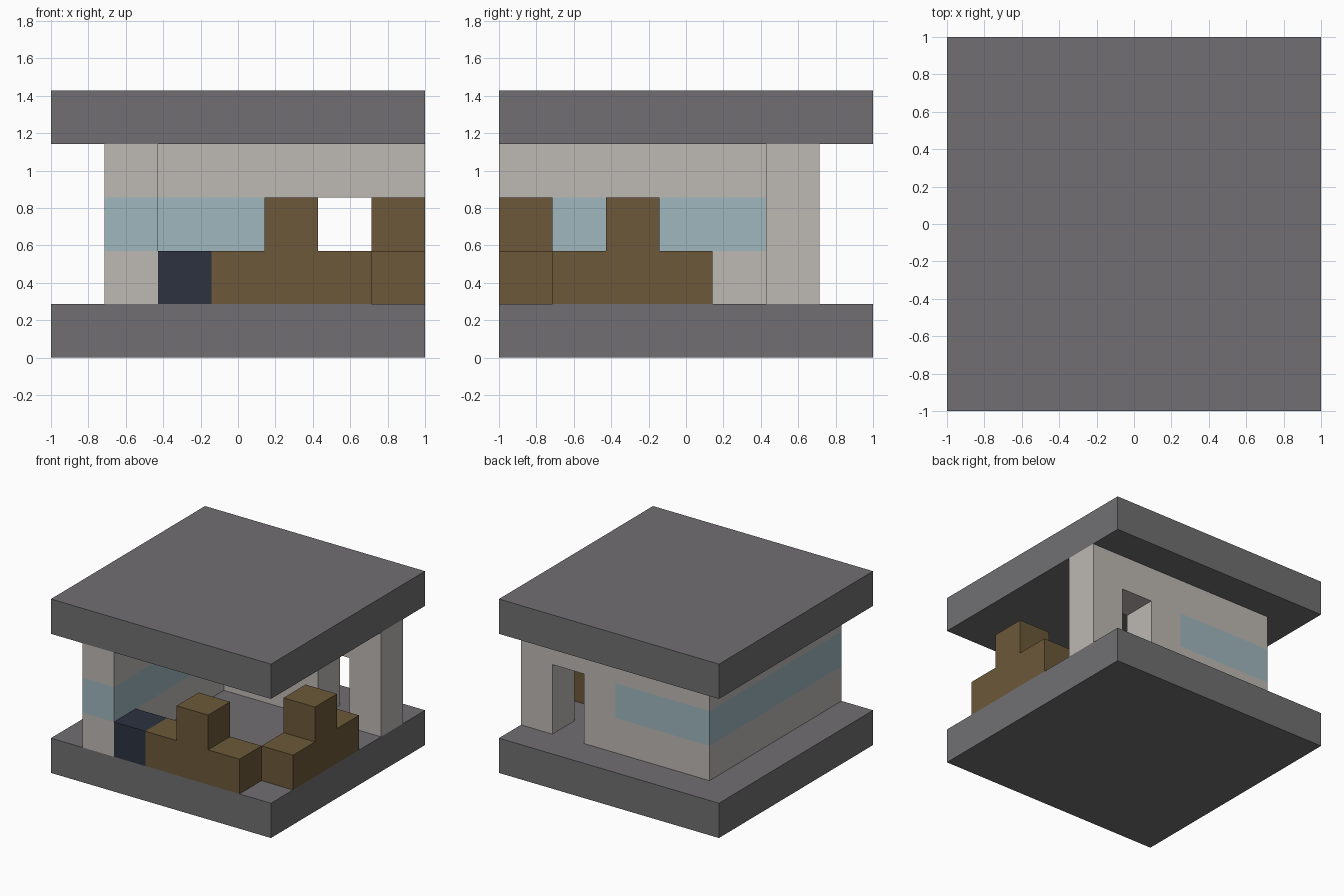
import bpy, bmesh
from mathutils import Vector

old = bpy.data.objects.get("Cube")
if old:
    bpy.data.objects.remove(old, do_unlink=True)

U = 2 / 7                      # one block
CORNER = Vector((-1, -1, 0))   # block grid origin


def material(name, rgb):
    m = bpy.data.materials.new(name)
    m.use_nodes = True
    m.diffuse_color = (*rgb, 1)
    m.node_tree.nodes["Principled BSDF"].inputs["Base Color"].default_value = (*rgb, 1)
    return m


concrete = material("grey concrete", (0.165, 0.159, 0.168))
plaster = material("pale plaster", (0.509, 0.485, 0.456))
glass = material("blue glass", (0.347, 0.474, 0.515))
wood = material("brown wood", (0.150, 0.098, 0.042))
navy = material("dark navy", (0.025, 0.032, 0.051))


def extrude(name, outline, start, end, axis, mats, cuts=(), rule=None):
    """Extrude an outline of (across, height) block units along x or y."""
    bm = bmesh.new()
    place = (lambda a, h: (a, start, h)) if axis == "y" else (lambda a, h: (start, a, h))
    face = bm.faces.new([bm.verts.new(place(a, h)) for a, h in outline])
    geo = bmesh.ops.extrude_face_region(bm, geom=[face])["geom"]
    step = Vector((0, end - start, 0) if axis == "y" else (end - start, 0, 0))
    bmesh.ops.translate(bm, vec=step, verts=[g for g in geo if isinstance(g, bmesh.types.BMVert)])
    for point, normal in cuts:
        bmesh.ops.bisect_plane(bm, geom=bm.verts[:] + bm.edges[:] + bm.faces[:],
                               plane_co=point, plane_no=normal)
    bmesh.ops.recalc_face_normals(bm, faces=bm.faces[:])
    if rule:
        for f in bm.faces:
            f.material_index = int(rule(f.calc_center_bounds()))
    for v in bm.verts:
        v.co = CORNER + v.co * U
    me = bpy.data.meshes.new(name)
    bm.to_mesh(me)
    bm.free()
    for m in mats:
        me.materials.append(m)
    bpy.context.collection.objects.link(bpy.data.objects.new(name, me))


def rect(a0, a1, h0, h1):
    return [(a0, h0), (a1, h0), (a1, h1), (a0, h1)]


def stepped(a):
    """Bench three blocks long with a raised middle block."""
    return [(a, 1), (a + 3, 1), (a + 3, 2), (a + 2, 2), (a + 2, 3),
            (a + 1, 3), (a + 1, 2), (a, 2)]


# Floor and roof slabs
extrude("floor_slab", rect(0, 7, 0, 1), 0, 7, "y", [concrete])
extrude("roof_slab", rect(0, 7, 4, 5), 0, 7, "y", [concrete])

# Walls with a glass band at mid height
UP = (0, 0, 1)
band = [((0, 0, 2), UP), ((0, 0, 3), UP)]
extrude("side_wall", rect(0, 6, 1, 4), 1, 2, "x", [plaster, glass], band,
        lambda c: 2 < c.z < 3)
doorway = [(2, 1), (5, 1), (5, 3), (6, 3), (6, 1), (7, 1), (7, 4), (2, 4)]
extrude("back_wall", doorway, 5, 6, "y", [plaster, glass],
        band + [((4, 0, 0), (1, 0, 0))], lambda c: 2 < c.z < 3 and c.x < 4)

# Stepped benches and the dark block beside them
extrude("front_bench", stepped(3), 0, 1, "y", [wood])
extrude("side_bench", stepped(1), 6, 7, "x", [wood])
extrude("dark_block", rect(2, 3, 1, 2), 0, 1, "y", [navy])
